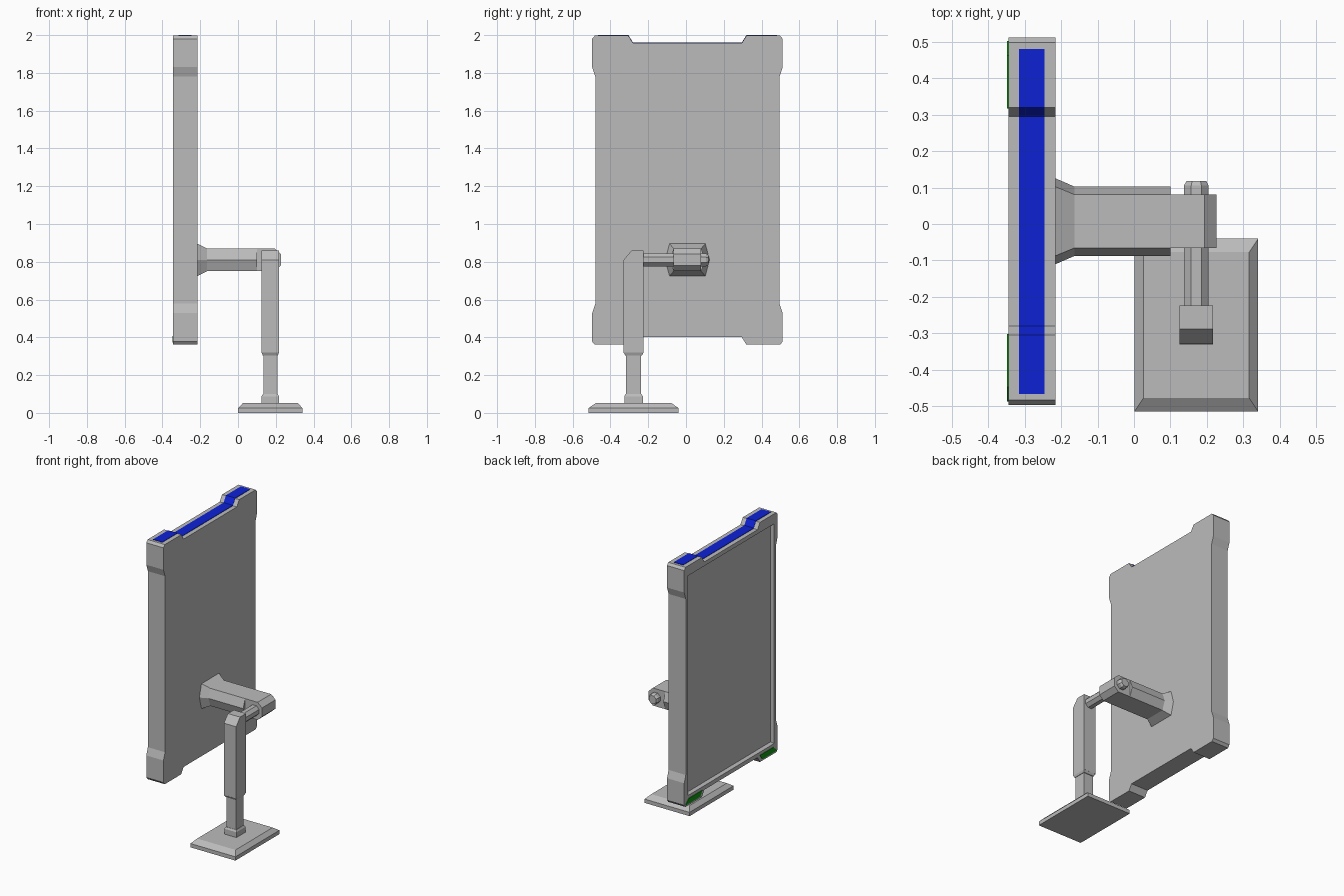
import bpy
import bmesh
from math import pi, cos, sin
from mathutils import Vector

if "Cube" in bpy.data.objects:
    bpy.data.objects.remove(bpy.data.objects["Cube"], do_unlink=True)


def make_material(name, colour):
    mat = bpy.data.materials.new(name)
    mat.use_nodes = True
    mat.diffuse_color = (*colour, 1)
    mat.node_tree.nodes["Principled BSDF"].inputs["Base Color"].default_value = (*colour, 1)
    return mat


GREY = make_material("grey_plastic", (0.5, 0.5, 0.5))
BLUE = make_material("blue_strip", (0.004, 0.016, 0.66))
GREEN = make_material("green_marker", (0.006, 0.3, 0.006))


def finish(name, bm, mat):
    bmesh.ops.recalc_face_normals(bm, faces=bm.faces)
    mesh = bpy.data.meshes.new(name)
    bm.to_mesh(mesh)
    bm.free()
    mesh.materials.append(mat)
    obj = bpy.data.objects.new(name, mesh)
    bpy.context.collection.objects.link(obj)
    return obj


def loft(name, sections, mat):
    """Skin a row of matching closed sections and cap both ends."""
    bm = bmesh.new()
    rings = [[bm.verts.new(p) for p in s] for s in sections]
    n = len(rings[0])
    for a, b in zip(rings, rings[1:]):
        for i in range(n):
            j = (i + 1) % n
            bm.faces.new((a[i], a[j], b[j], b[i]))
    bm.faces.new(rings[0])
    bm.faces.new(rings[-1])
    return finish(name, bm, mat)


def prism(name, outline, axis, lo, hi, mat):
    """Extrude a 2D outline along the x or y axis."""
    place = {"x": lambda p, d: (d, p[0], p[1]), "y": lambda p, d: (p[0], d, p[1])}[axis]
    return loft(name, [[place(p, d) for p in outline] for d in (lo, hi)], mat)


def rect(cx, cy, hx, hy, z):
    return [(cx + sx * hx, cy + sy * hy, z) for sx, sy in ((-1, -1), (1, -1), (1, 1), (-1, 1))]


def mirror_y(points):
    """Complete an outline by reflecting it across the panel's middle."""
    return points + [(2 * MID - y, z) for y, z in reversed(points)]


# Panel housing: stepped outline, mirrored side to side and top to bottom
MID, MID_Z = 0.0075, 1.179
upper = [(0.495, 1.18 + 0.6), (0.512, 1.83), (0.512, 1.98), (0.498, 1.997),
         (0.32, 1.997), (0.295, 1.957)]
lower = [(y, 2 * MID_Z - z) for y, z in reversed(upper)]
half = lower + upper
housing = prism("panel_housing", mirror_y(half), "x", -0.345, -0.215, GREY)

# Recessed screen cut into the housing
bm = bmesh.new()
bm.from_mesh(housing.data)
front = min(bm.faces, key=lambda f: f.calc_center_median().x)
bmesh.ops.delete(bm, geom=[front], context="FACES_ONLY")
outer = [e for e in bm.edges if e.is_boundary]
rim, screen = [[bm.verts.new((x, MID + sy * hy, MID_Z + sz * hz))
                for sy, sz in ((-1, -1), (1, -1), (1, 1), (-1, 1))]
               for x, hy, hz in ((-0.345, 0.465, 0.75), (-0.325, 0.455, 0.74))]
rim_edges = []
for i in range(4):
    j = (i + 1) % 4
    bm.faces.new((rim[i], rim[j], screen[j], screen[i]))
    rim_edges.append(bm.edges.get((rim[i], rim[j])))
bm.faces.new(screen)
bmesh.ops.triangle_fill(bm, edges=outer + rim_edges, use_beauty=True, normal=Vector((-1, 0, 0)))
bmesh.ops.dissolve_limit(bm, angle_limit=0.01, verts=bm.verts, edges=bm.edges)
bmesh.ops.recalc_face_normals(bm, faces=bm.faces)
bm.to_mesh(housing.data)
bm.free()

# Thin strip that follows the stepped top edge
top_line = mirror_y([(0.481, 1.997), (0.32, 1.997), (0.295, 1.957)])
band = [(y, z + 0.003) for y, z in top_line] + [(y, z - 0.003) for y, z in reversed(top_line)]
prism("top_strip", band, "x", -0.315, -0.245, BLUE)

# Corner markers on the lower feet of the screen side
for side, sign in (("left", 1), ("right", -1)):
    marker = [(0.495, 0.372), (0.335, 0.372), (0.31, 0.408), (0.455, 0.408)]
    prism("corner_marker_" + side, [(MID + sign * y, z) for y, z in marker],
          "x", -0.348, -0.344, GREEN)

# Flared six-sided mounting neck
AXIS_Z = 0.81


def neck_section(x, wide, flat, high):
    pts = [(-wide, 0), (-flat, high), (flat, high), (wide, 0), (flat, -high), (-flat, -high)]
    return [(x, MID + y, AXIS_Z + z) for y, z in pts]


loft("mount_neck", [neck_section(-0.216, 0.118, 0.095, 0.086),
                    neck_section(-0.163, 0.095, 0.073, 0.06),
                    neck_section(0.1, 0.095, 0.073, 0.06)], GREY)

# Knuckle at the end of the neck
knuckle = [(0.095, 0.06), (0.194, 0.06), (0.227, 0.03), (0.227, -0.03), (0.194, -0.06), (0.095, -0.06)]
prism("neck_knuckle", [(x, AXIS_Z + z) for x, z in knuckle], "y", MID - 0.073, MID + 0.073, GREY)

# Eight-sided hinge pin with a chamfered end
PIN_X = 0.171


def octagon(y, r):
    r /= cos(pi / 8)
    return [(PIN_X + r * cos((i + 0.5) * pi / 4), y, AXIS_Z + r * sin((i + 0.5) * pi / 4))
            for i in range(8)]


loft("hinge_pin", [octagon(-0.23, 0.034), octagon(0.105, 0.034), octagon(0.118, 0.027)], GREY)

# Upright arm with a sloped top, tapering onto the inner post
POST_Y = -0.2775
arm = [(-0.33, 0.32), (-0.33, 0.81), (-0.288, 0.86), (-0.224, 0.86), (-0.224, 0.32)]
prism("upper_arm", arm, "x", 0.125, 0.217, GREY)
loft("arm_lower_bevel", [rect(PIN_X, POST_Y, 0.04, 0.045, 0.305),
                         rect(PIN_X, POST_Y, 0.046, 0.053, 0.32)], GREY)
loft("inner_post", [rect(PIN_X, POST_Y, 0.037, 0.04, z) for z in (0.05, 0.31)], GREY)
loft("post_collar", [rect(PIN_X, POST_Y, 0.046, 0.049, 0.045),
                     rect(PIN_X, POST_Y, 0.046, 0.049, 0.088),
                     rect(PIN_X, POST_Y, 0.039, 0.042, 0.1)], GREY)

# Base plate with a chamfered top
loft("base_plate", [rect(PIN_X, POST_Y, 0.17, 0.2375, 0),
                    rect(PIN_X, POST_Y, 0.17, 0.2375, 0.026),
                    rect(PIN_X, POST_Y, 0.145, 0.2, 0.052)], GREY)
